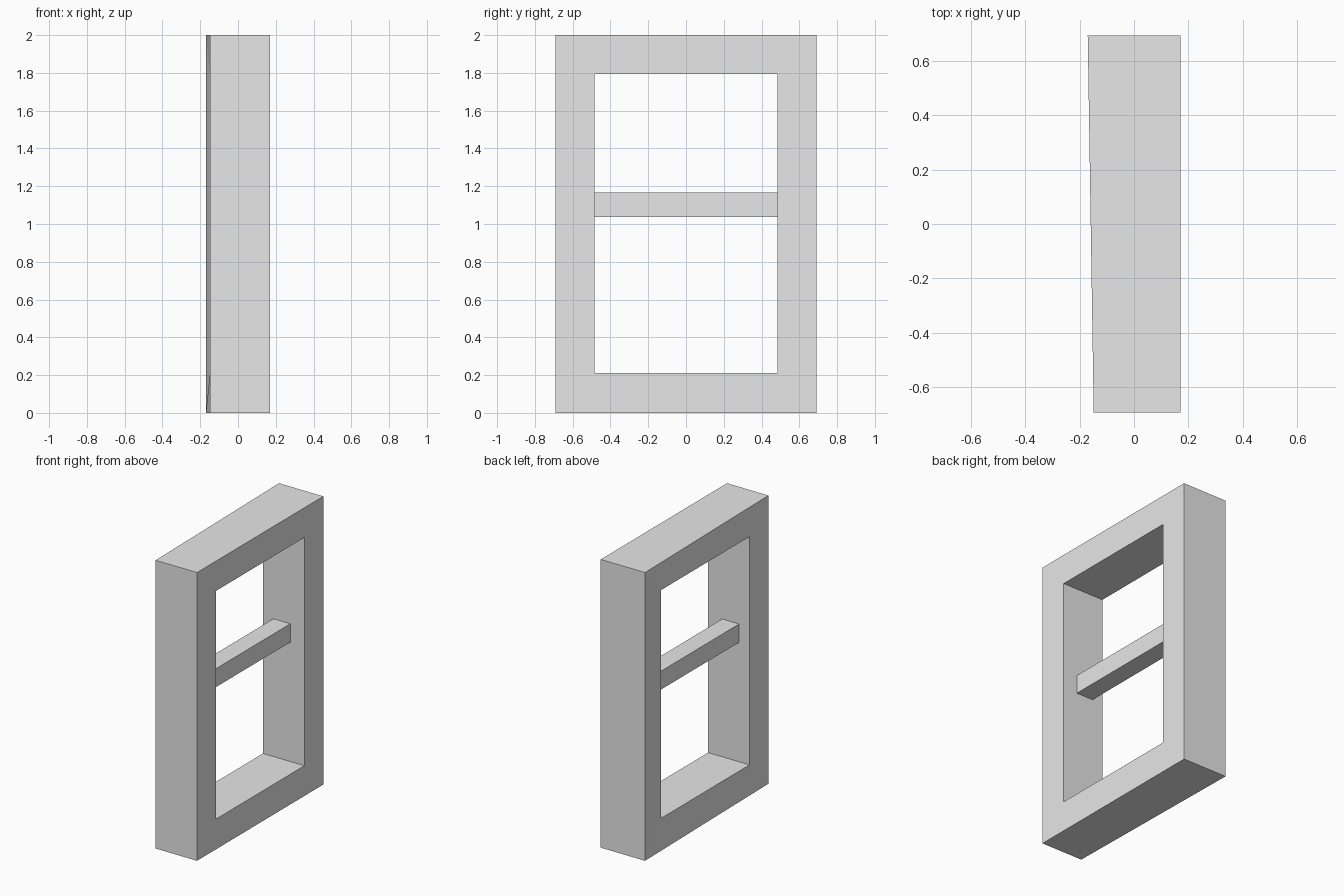
import bpy
import bmesh

default_cube = bpy.data.objects.get("Cube")
if default_cube:
    bpy.data.objects.remove(default_cube, do_unlink=True)

# Single light grey material
grey = bpy.data.materials.new("light_grey")
grey.use_nodes = True
colour = (0.8, 0.8, 0.8, 1)
grey.diffuse_color = colour
grey.node_tree.nodes["Principled BSDF"].inputs["Base Color"].default_value = colour


def add_object(name, bm):
    bmesh.ops.recalc_face_normals(bm, faces=bm.faces)
    mesh = bpy.data.meshes.new(name)
    bm.to_mesh(mesh)
    bm.free()
    mesh.materials.append(grey)
    obj = bpy.data.objects.new(name, mesh)
    bpy.context.collection.objects.link(obj)
    return obj


def ring(bm, x, half_width, bottom, top):
    corners = [(-half_width, bottom), (half_width, bottom),
               (half_width, top), (-half_width, top)]
    return [bm.verts.new((x, y, z)) for y, z in corners]


# Upright rectangular frame, built from four rings joined in a closed loop
LEFT, RIGHT, FLARE = 0.17, -0.148, -0.17
OUTER = (0.692, 0, 2)
INNER = (0.485, 0.21, 1.793)

bm = bmesh.new()
rings = [ring(bm, LEFT, *OUTER), ring(bm, LEFT, *INNER),
         ring(bm, RIGHT, *INNER), ring(bm, RIGHT, *OUTER)]

# Back outer corners flare slightly to the right side
for v in rings[3]:
    if v.co.y > 0:
        v.co.x = FLARE

for i, a in enumerate(rings):
    b = rings[(i + 1) % 4]
    for j in range(4):
        k = (j + 1) % 4
        bm.faces.new((a[j], a[k], b[k], b[j]))
add_object("frame", bm)

# Horizontal crossbar spanning the opening
bm = bmesh.new()
bmesh.ops.create_cube(bm, size=1)
bmesh.ops.scale(bm, vec=(0.13, 2 * INNER[0], 0.128), verts=bm.verts)
bmesh.ops.translate(bm, vec=(-0.003, 0, 1.102), verts=bm.verts)
add_object("crossbar", bm)
